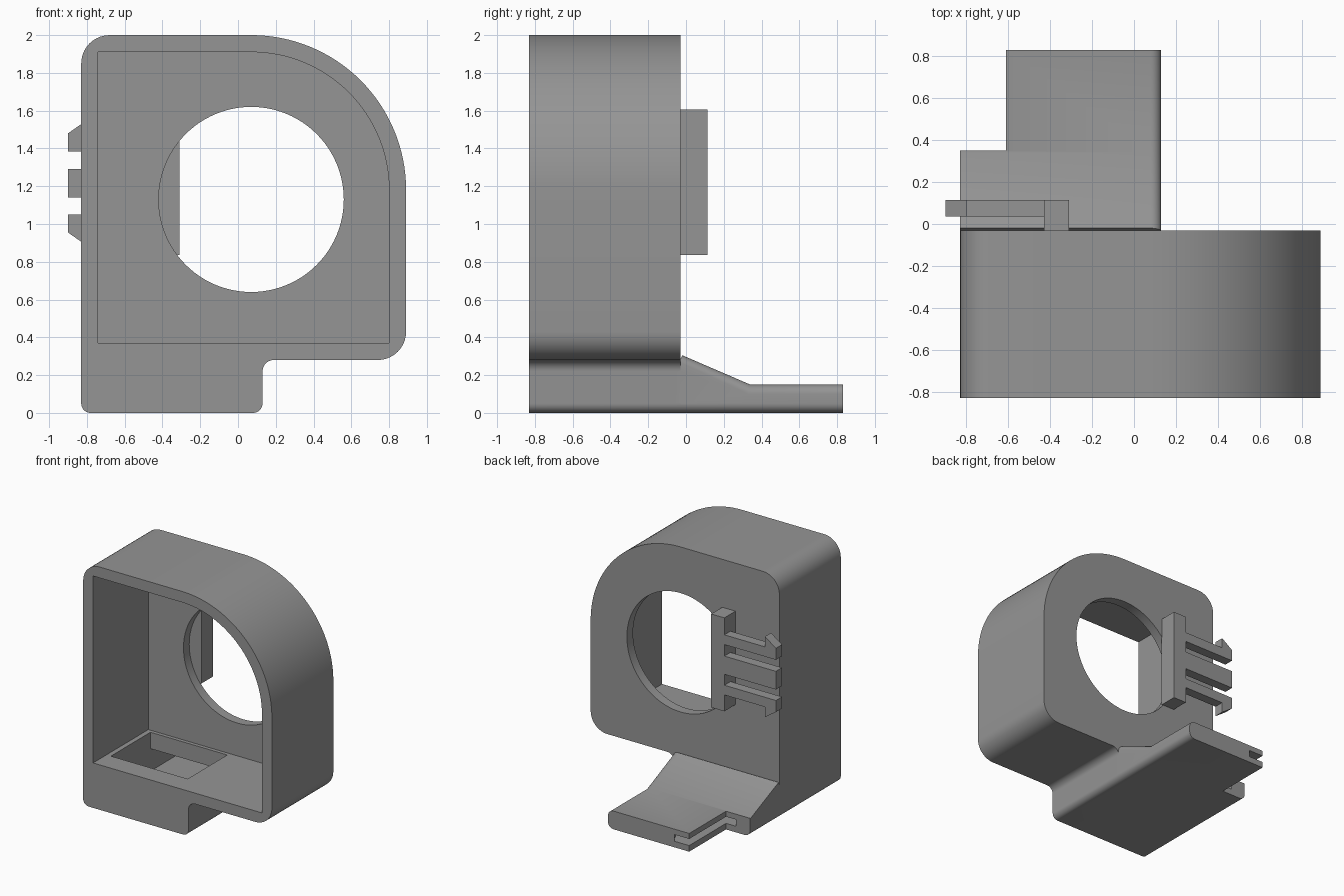
import bpy, bmesh, math
from mathutils import Vector

if "Cube" in bpy.data.objects:
    bpy.data.objects.remove(bpy.data.objects["Cube"])

grey = bpy.data.materials.new("plain grey")
grey.diffuse_color = (0.30, 0.30, 0.30, 1)
grey.use_nodes = True
grey.node_tree.nodes["Principled BSDF"].inputs["Base Color"].default_value = grey.diffuse_color


def rounded(corners, seg=10):
    """Outline from (a, b, radius) corners, each rounded by an arc."""
    pts = []
    n = len(corners)
    for i, (a, b, r) in enumerate(corners):
        p = Vector((a, b))
        if r == 0:
            pts.append(p)
            continue
        u = (Vector(corners[i - 1][:2]) - p).normalized()
        v = (Vector(corners[(i + 1) % n][:2]) - p).normalized()
        c = p + (u + v) * r                      # right-angled corners
        steps = 32 if r > 0.5 else seg
        for k in range(steps + 1):
            t = k / steps * math.pi / 2
            pts.append(c - v * r * math.cos(t) - u * r * math.sin(t))
    return pts


def prism(name, pts, lo, hi, axis):
    """Extrude an outline along x (outline y,z), y (x,z) or z (x,y)."""
    place = {"x": lambda p, h: (h, p[0], p[1]),
             "y": lambda p, h: (p[0], h, p[1]),
             "z": lambda p, h: (p[0], p[1], h)}[axis]
    bm = bmesh.new()
    a = [bm.verts.new(place(p, lo)) for p in pts]
    b = [bm.verts.new(place(p, hi)) for p in pts]
    bm.faces.new(a)
    bm.faces.new(b[::-1])
    n = len(pts)
    for i in range(n):
        bm.faces.new((a[i], b[i], b[(i + 1) % n], a[(i + 1) % n]))
    bmesh.ops.recalc_face_normals(bm, faces=bm.faces)
    me = bpy.data.meshes.new(name)
    bm.to_mesh(me)
    bm.free()
    me.materials.append(grey)
    ob = bpy.data.objects.new(name, me)
    bpy.context.collection.objects.link(ob)
    return ob


def rect(a0, a1, b0, b1):
    return [(a0, b0), (a1, b0), (a1, b1), (a0, b1)]


def circle(a, b, r, n):
    return [(a + r * math.cos(2 * math.pi * i / n),
             b + r * math.sin(2 * math.pi * i / n)) for i in range(n)]


def combine(ob, other, op):
    """Apply a boolean and remove the helper."""
    other.hide_render = True
    m = ob.modifiers.new("cut", "BOOLEAN")
    m.operation, m.object, m.solver = op, other, "EXACT"
    bpy.context.view_layer.objects.active = ob
    bpy.ops.object.modifier_apply(modifier=m.name)
    bpy.data.objects.remove(other)


def smooth(ob):
    bpy.ops.object.select_all(action="DESELECT")
    ob.select_set(True)
    bpy.context.view_layer.objects.active = ob
    bpy.ops.object.shade_smooth_by_angle(angle=math.radians(25))


# Housing with its foot
housing = prism("housing", rounded([
    (-0.83, 0, 0.05), (0.13, 0, 0.05), (0.13, 0.28, 0.06), (0.89, 0.28, 0.15),
    (0.89, 2, 0.82), (-0.83, 2, 0.15)]), -0.83, -0.03, "y")

# Sloping arm, rounded along its long edges, with a notched end
arm = prism("arm", [(-0.06, 0), (0.83, 0), (0.83, 0.15), (0.34, 0.15),
                    (-0.02, 0.305), (-0.035, 0.27), (-0.06, 0.27)],
            -0.83, 0.13, "x")
bm = bmesh.new()
bm.from_mesh(arm.data)
long_edges = []
for e in bm.edges:
    p, q = e.verts[0].co, e.verts[1].co
    right = p.x > 0.12 and q.x > 0.12
    left_bottom = p.x < -0.8 and q.x < -0.8 and max(p.z, q.z) < 0.01
    if (right or left_bottom) and abs(p.y - q.y) > 0.3:
        long_edges.append(e)
bmesh.ops.bevel(bm, geom=long_edges, offset=0.05, segments=8, profile=0.5,
                affect="EDGES")
bm.to_mesh(arm.data)
bm.free()
combine(arm, prism("notch", rect(-1, -0.61, 0.35, 1), -0.5, 0.5, "z"), "DIFFERENCE")
combine(housing, arm, "UNION")

# Open cavity and round window
combine(housing, prism("cavity", rounded([
    (-0.74, 0.37, 0), (0.80, 0.37, 0), (0.80, 1.91, 0.73), (-0.74, 1.91, 0)]),
    -1, -0.11, "y"), "DIFFERENCE")
combine(housing, prism("window", circle(0.07, 1.13, 0.49, 96), -0.5, 0.2, "y"),
        "DIFFERENCE")

# Air duct from the cavity floor through the arm to the notch
combine(housing, prism("duct", [
    (-0.655, 0.05), (0.76, 0.05), (0.76, 0.105), (0.33, 0.105), (0.0, 0.235),
    (-0.14, 0.235), (-0.14, 0.45), (-0.655, 0.45)], -0.70, 0.0, "x"), "DIFFERENCE")
combine(housing, prism("outlet", circle(-0.61, 0.71, 0.18, 40), 0.05, 0.105, "z"),
        "DIFFERENCE")
smooth(housing)

# Clip bar on the back
prism("clip_bar", rect(-0.43, -0.31, 0.835, 1.605), -0.035, 0.115, "y")

# Three prongs: hooked top, plain middle, hooked bottom mirrored about z
hook = [(-0.42, 1.385), (-0.42, 1.465), (-0.80, 1.465), (-0.80, 1.55),
        (-0.90, 1.48), (-0.90, 1.385)]
prism("top_prong", hook, 0.035, 0.115, "y")
prism("middle_prong", rect(-0.90, -0.42, 1.14, 1.29), 0.035, 0.115, "y")
prism("bottom_prong", [(x, 2.435 - z) for x, z in hook], 0.035, 0.115, "y")
